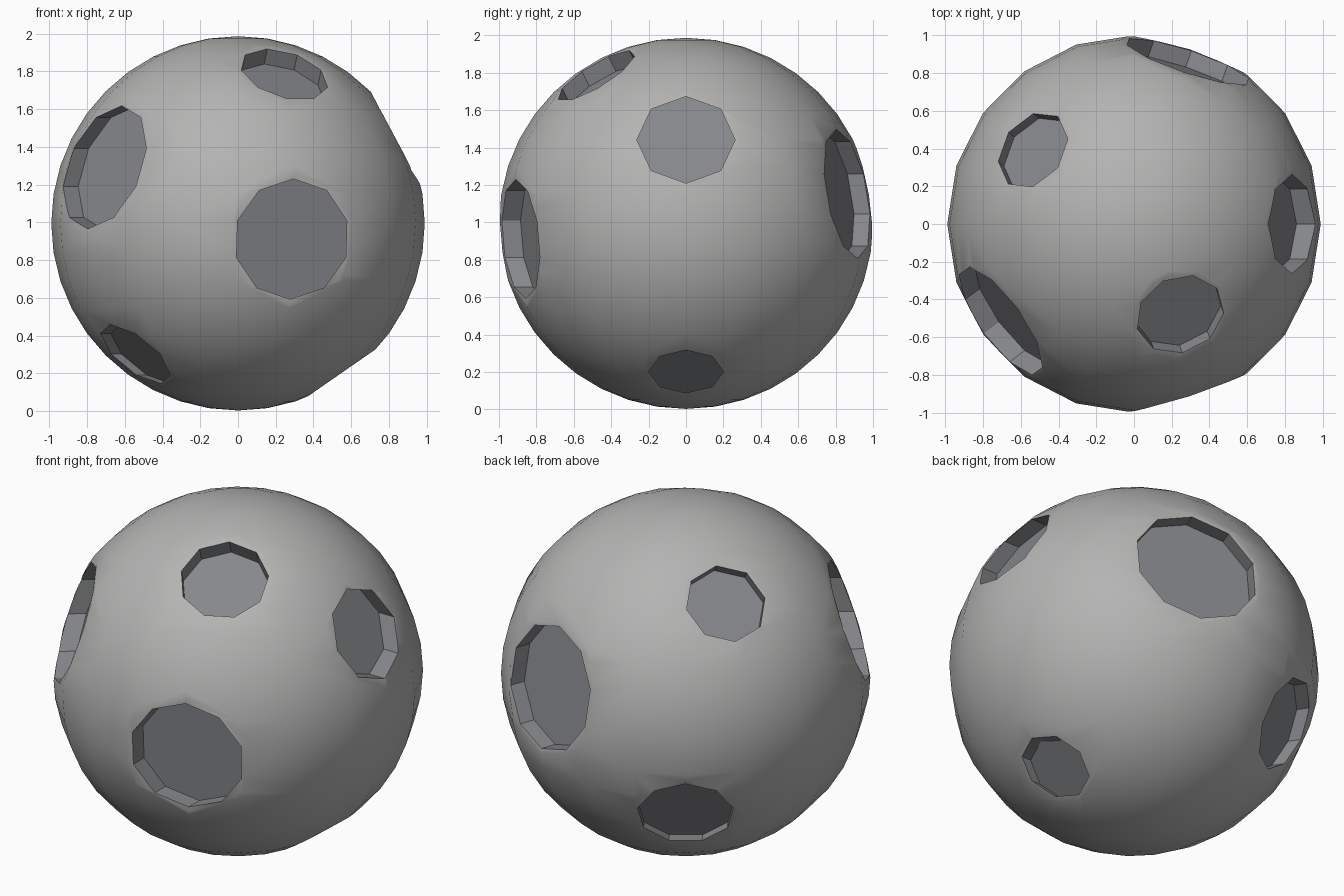
import bpy, bmesh, math
from mathutils import Vector

if "Cube" in bpy.data.objects:
    bpy.data.objects.remove(bpy.data.objects["Cube"])

CENTRE = Vector((0, 0, 0.995))


def material(name, colour):
    m = bpy.data.materials.new(name)
    m.diffuse_color = (*colour, 1)
    m.use_nodes = True
    m.node_tree.nodes["Principled BSDF"].inputs["Base Color"].default_value = m.diffuse_color
    return m


surface = material("surface_grey", (0.46, 0.455, 0.45))
pit = material("pit_grey", (0.24, 0.245, 0.26))

# Cratered ball
bpy.ops.mesh.primitive_uv_sphere_add(segments=20, ring_count=20, radius=1, location=CENTRE)
ball = bpy.context.object
ball.name = "cratered_moon"
ball.scale = (0.99, 1.0, 0.992)
bpy.ops.object.transform_apply(location=True, rotation=False, scale=True)

# Craters: direction from ball centre, rim radius, sides, floor offset from rim
craters = [
    ((0.29, -0.90, -0.085), 0.32, 10, (0, 0.10, 0)),
    ((-0.715, -0.52, 0.30), 0.345, 10, (0.08, 0.06, 0)),
    ((0.245, -0.48, 0.79), 0.24, 9, (-0.015, 0.04, -0.08)),
    ((0.835, 0, 0.445), 0.263, 8, (-0.10, 0, 0)),
    ((0.555, 0, -0.80), 0.20, 8, (-0.06, 0, 0)),
    ((0.29, 0.875, 0.16), 0.35, 10, (-0.03, -0.085, 0)),
    ((-0.545, -0.38, -0.695), 0.225, 8, (0.055, 0.04, 0)),
    ((-0.54, 0.395, 0.70), 0.222, 8, (0.03, -0.025, -0.045)),
    ((-0.48, 0.69, -0.45), 0.26, 9, (0.04, -0.06, 0.0)),
]


def add_cutter(bm, direction, radius, sides, offset):
    """Closed cutter: flat-bottomed pit below a flat rim plane."""
    n = Vector(direction).normalized()
    side = Vector((0, 0, 1)).cross(n).normalized()
    up = n.cross(side)
    rim_centre = CENTRE + n * math.sqrt(0.985 ** 2 - radius ** 2)
    rings = []
    for shift, size in ((Vector(offset), 1), (Vector(), 1), (Vector(), 1.3), (n * 0.2, 1.3)):
        ring = []
        for i in range(sides):
            a = math.tau * i / sides
            spoke = (up * math.cos(a) + side * math.sin(a)) * radius * size
            ring.append(bm.verts.new(rim_centre + shift + spoke))
        rings.append(ring)
    faces = [bm.faces.new(rings[0])]
    bm.faces.new(rings[-1])
    for k, (low, high) in enumerate(zip(rings, rings[1:])):
        for i in range(sides):
            j = (i + 1) % sides
            f = bm.faces.new((low[i], low[j], high[j], high[i]))
            if k == 0:
                faces.append(f)
    for f in faces:
        f.material_index = 1


bm = bmesh.new()
for c in craters:
    add_cutter(bm, *c)
bmesh.ops.recalc_face_normals(bm, faces=bm.faces)
mesh = bpy.data.meshes.new("crater_cutter")
bm.to_mesh(mesh)
bm.free()
cutter = bpy.data.objects.new("crater_cutter", mesh)
cutter.hide_render = True
bpy.context.collection.objects.link(cutter)
for m in (surface, pit):
    ball.data.materials.append(m)
    mesh.materials.append(m)

# Cut the pits, then smooth the ball while keeping pit edges sharp
cut = ball.modifiers.new("craters", 'BOOLEAN')
cut.operation = 'DIFFERENCE'
cut.solver = 'EXACT'
cut.object = cutter
bpy.context.view_layer.objects.active = ball
bpy.ops.object.modifier_apply(modifier=cut.name)
bpy.data.objects.remove(cutter)
ball.select_set(True)
bpy.ops.object.shade_smooth_by_angle(angle=math.radians(30))
